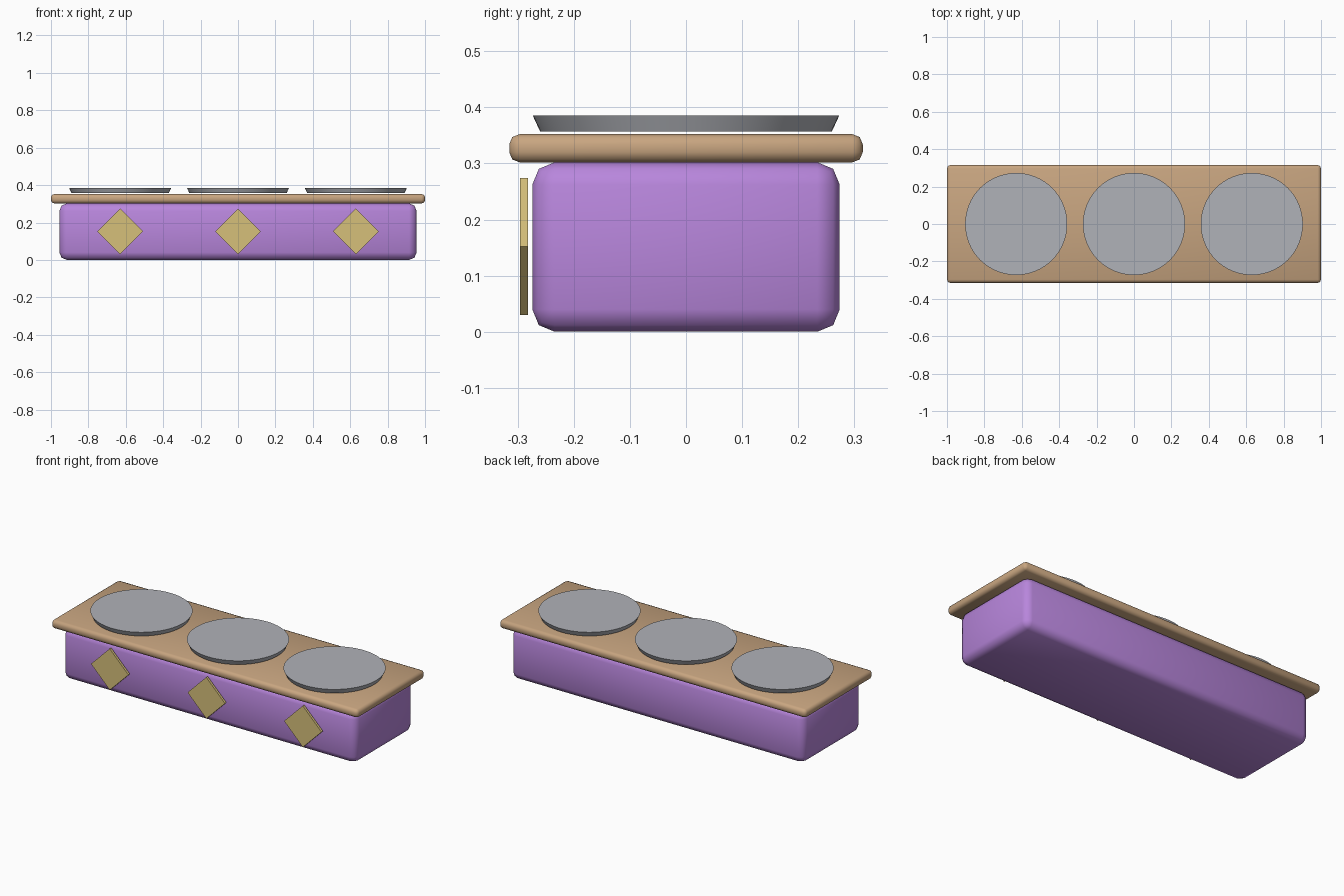
import bpy
import math

cube = bpy.data.objects.get("Cube")
if cube:
    bpy.data.objects.remove(cube, do_unlink=True)


def material(name, rgb):
    """Flat material from sRGB values, stored as linear."""
    linear = [((c / 255 + 0.055) / 1.055) ** 2.4 for c in rgb]
    mat = bpy.data.materials.new(name)
    mat.use_nodes = True
    mat.diffuse_color = (*linear, 1)
    mat.node_tree.nodes["Principled BSDF"].inputs["Base Color"].default_value = (*linear, 1)
    return mat


purple = material("purple paint", (184, 134, 220))
wood = material("tan wood", (200, 165, 128))
grey = material("grey metal", (176, 178, 184))
gold = material("pale gold", (214, 192, 122))


def finish(obj, name, mat):
    obj.name = name
    obj.data.name = name
    obj.data.materials.append(mat)
    bpy.ops.object.shade_smooth_by_angle(angle=math.radians(50))
    return obj


def bevelled_box(name, size, z_low, bevel, mat):
    bpy.ops.mesh.primitive_cube_add(size=1, location=(0, 0, z_low + size[2] / 2))
    obj = bpy.context.object
    obj.scale = size
    bpy.ops.object.transform_apply(location=False, rotation=False, scale=True)
    mod = obj.modifiers.new("Rounded edges", "BEVEL")
    mod.width = bevel
    mod.segments = 2
    bpy.ops.object.modifier_apply(modifier=mod.name)
    return finish(obj, name, mat)


# Long body and overhanging counter slab
bevelled_box("body", (1.91, 0.548, 0.302), 0, 0.04, purple)
bevelled_box("counter_top", (2, 0.63, 0.05), 0.302, 0.018, wood)

for side, x in (("right", -0.63), ("middle", 0), ("left", 0.63)):
    # Flared disc hovering just above the counter
    bpy.ops.mesh.primitive_cone_add(vertices=64, radius1=0.26, radius2=0.273,
                                    depth=0.028, location=(x, 0, 0.371))
    finish(bpy.context.object, side + "_disc", grey)
    # Diamond ornament just off the front face
    bpy.ops.mesh.primitive_cylinder_add(vertices=4, radius=0.122, depth=0.014,
                                        location=(x, -0.289, 0.152),
                                        rotation=(math.pi / 2, 0, 0))
    finish(bpy.context.object, side + "_diamond", gold)
